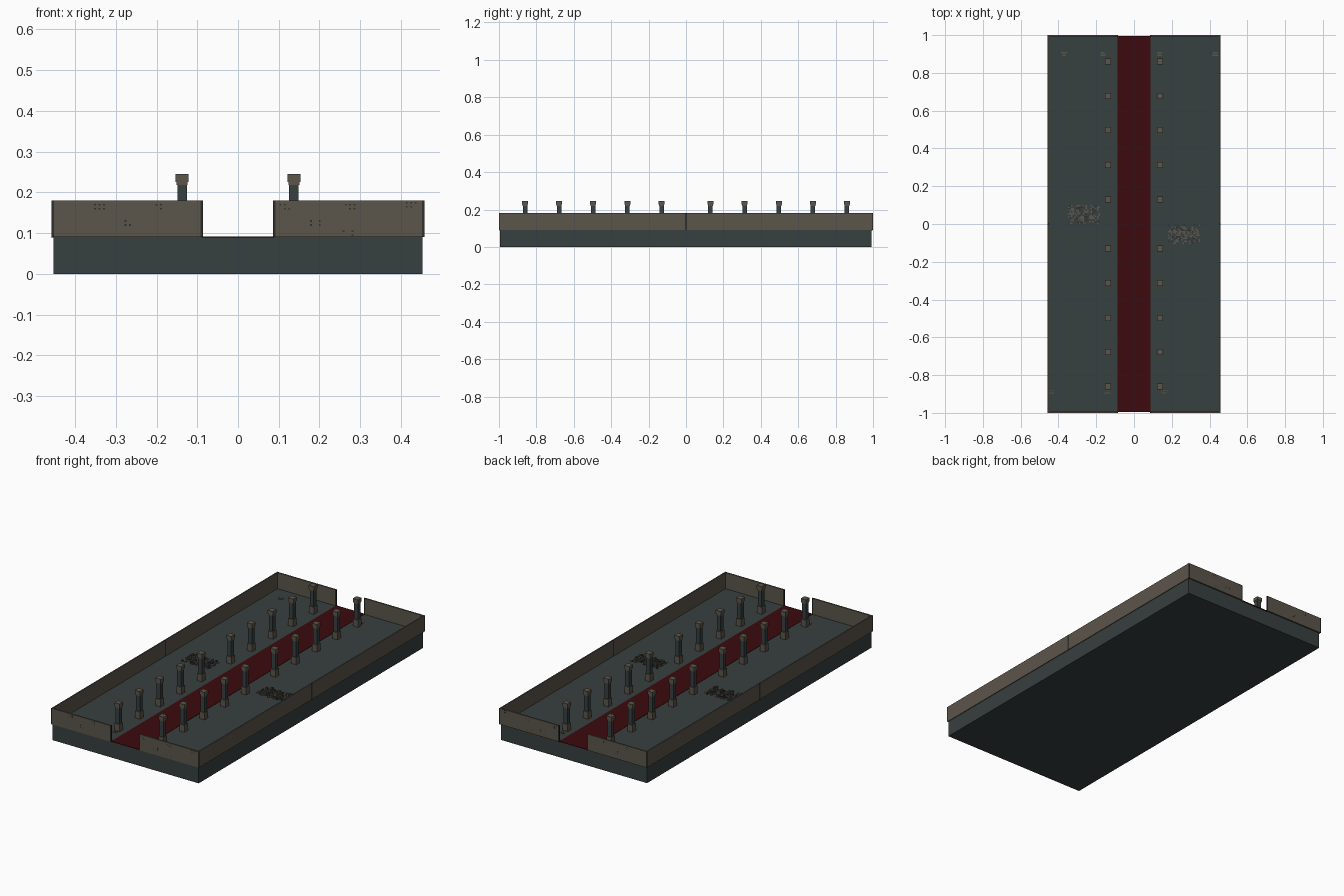
import bpy, bmesh, random
from mathutils import Matrix, Vector

if "Cube" in bpy.data.objects:
    bpy.data.objects.remove(bpy.data.objects["Cube"])

random.seed(4)


def material(name, rgb):
    m = bpy.data.materials.new(name)
    m.diffuse_color = (*rgb, 1)
    m.use_nodes = True
    m.node_tree.nodes["Principled BSDF"].inputs["Base Color"].default_value = m.diffuse_color
    return m


SLATE = material("slate", (0.039, 0.050, 0.050))
STONE = material("brown_stone", (0.105, 0.090, 0.070))
DARK = material("dark_edge", (0.030, 0.030, 0.026))
RED = material("carpet_red", (0.046, 0.003, 0.004))


def boxes(name, items):
    """One object from (x0, x1, y0, y1, z0, z1, material) boxes."""
    me = bpy.data.meshes.new(name)
    bm = bmesh.new()
    mats = []
    for x0, x1, y0, y1, z0, z1, mat in items:
        if mat not in mats:
            mats.append(mat)
            me.materials.append(mat)
        mtx = Matrix.Translation(Vector((x0 + x1, y0 + y1, z0 + z1)) / 2) @ \
            Matrix.Diagonal((x1 - x0, y1 - y0, z1 - z0, 1))
        made = bmesh.ops.create_cube(bm, size=1, matrix=mtx)
        for f in {f for v in made["verts"] for f in v.link_faces}:
            f.material_index = mats.index(mat)
    bm.to_mesh(me)
    bm.free()
    ob = bpy.data.objects.new(name, me)
    bpy.context.collection.objects.link(ob)
    return ob


FLOOR, TOP = 0.09, 0.18

# Floor slab and carpet
boxes("floor_slab", [(-0.453, 0.453, -0.995, 0.992, 0, FLOOR, SLATE)])
boxes("carpet", [(-0.088, 0.088, -0.996, 0.996, FLOOR - 0.002, FLOOR + 0.002, RED)])

# Low perimeter walls: end walls leave a gap for the carpet, side walls meet at y = 0
for sx, side in ((-1, "left"), (1, "right")):
    for sy, end in ((-1, "front"), (1, "back")):
        def span(a, b, s):
            return sorted((a * s, b * s))
        boxes(f"{end}_wall_{side}", [
            (*span(0.092, 0.452, sx), *span(0.992, 1.0, sy), FLOOR, TOP, STONE),
            (*span(0.086, 0.092, sx), *span(0.992, 1.0, sy), FLOOR, TOP, DARK)])
        boxes(f"{side}_wall_{end}", [
            (*span(0.45, 0.457, sx), *span(0.005, 0.996, sy), FLOOR, TOP, STONE),
            (*span(0.45, 0.457, sx), *span(0, 0.005, sy), FLOOR, TOP, DARK),
            (*span(0.452, 0.458, sx), *span(0.996, 1.0, sy), FLOOR, TOP, DARK)])

# Pitted marks on the end walls
pits = []
for cx, cz in ((-0.34, 0.165), (-0.2, 0.165), (-0.265, 0.125), (0.115, 0.165),
               (0.275, 0.165), (0.19, 0.125), (0.27, 0.1), (0.425, 0.17)):
    for i in range(3):
        for k in range(2):
            if random.random() < 0.75:
                x, z = cx + (i - 1) * 0.011, cz + (k - 0.5) * 0.01
                for y in (-1, 1):
                    pits.append((x - 0.002, x + 0.002, y - 0.0005, y + 0.0005,
                                 z - 0.002, z + 0.002, DARK))
boxes("wall_pits", pits)

# Two rows of pillars: brown foot, slate shaft, brown cap
for sx, side in ((-1, "left"), (1, "right")):
    for n, y in enumerate(s * v for s in (-1, 1) for v in (0.13, 0.313, 0.497, 0.678, 0.86)):
        def block(r, z0, z1, mat):
            x = 0.137 * sx
            return (x - r, x + r, y - r, y + r, z0, z1, mat)
        boxes(f"pillar_{side}_{n + 1}", [
            block(0.0155, FLOOR, 0.13, STONE),
            block(0.0120, 0.13, 0.218, SLATE),
            block(0.0135, 0.218, 0.226, STONE),
            block(0.0160, 0.226, 0.245, STONE)])

# Rubble patches on the floor: a speckled sheet of small stones
for name, x0, y0 in (("rubble_left", -0.35, 0.0), ("rubble_right", 0.18, -0.105)):
    bits, s = [], 0.0085
    for i in range(20):
        for j in range(12):
            edge = i in (0, 19) or j in (0, 11)
            if random.random() < (0.35 if edge else 0.6):
                x, y = x0 + i * s, y0 + j * s
                bits.append((x, x + s * 0.95, y, y + s * 0.95, FLOOR - 0.001,
                             FLOOR + random.choice((0.002, 0.004, 0.007)),
                             STONE if random.random() < 0.7 else DARK))
    boxes(name, bits)

# Small worn strips near the ends of the floor
strips = []
for cx, cy in ((-0.37, 0.9), (-0.165, 0.9), (0.135, 0.9), (0.43, 0.9),
               (-0.44, -0.89), (-0.14, -0.89), (0.16, -0.89)):
    for j in range(3):
        y = cy + (j - 1) * 0.008
        w = random.uniform(0.008, 0.02)
        strips.append((cx - w, min(cx + w, 0.45), y - 0.0015, y + 0.0015,
                       FLOOR - 0.001, FLOOR + 0.001, STONE))
boxes("worn_floor_strips", strips)
